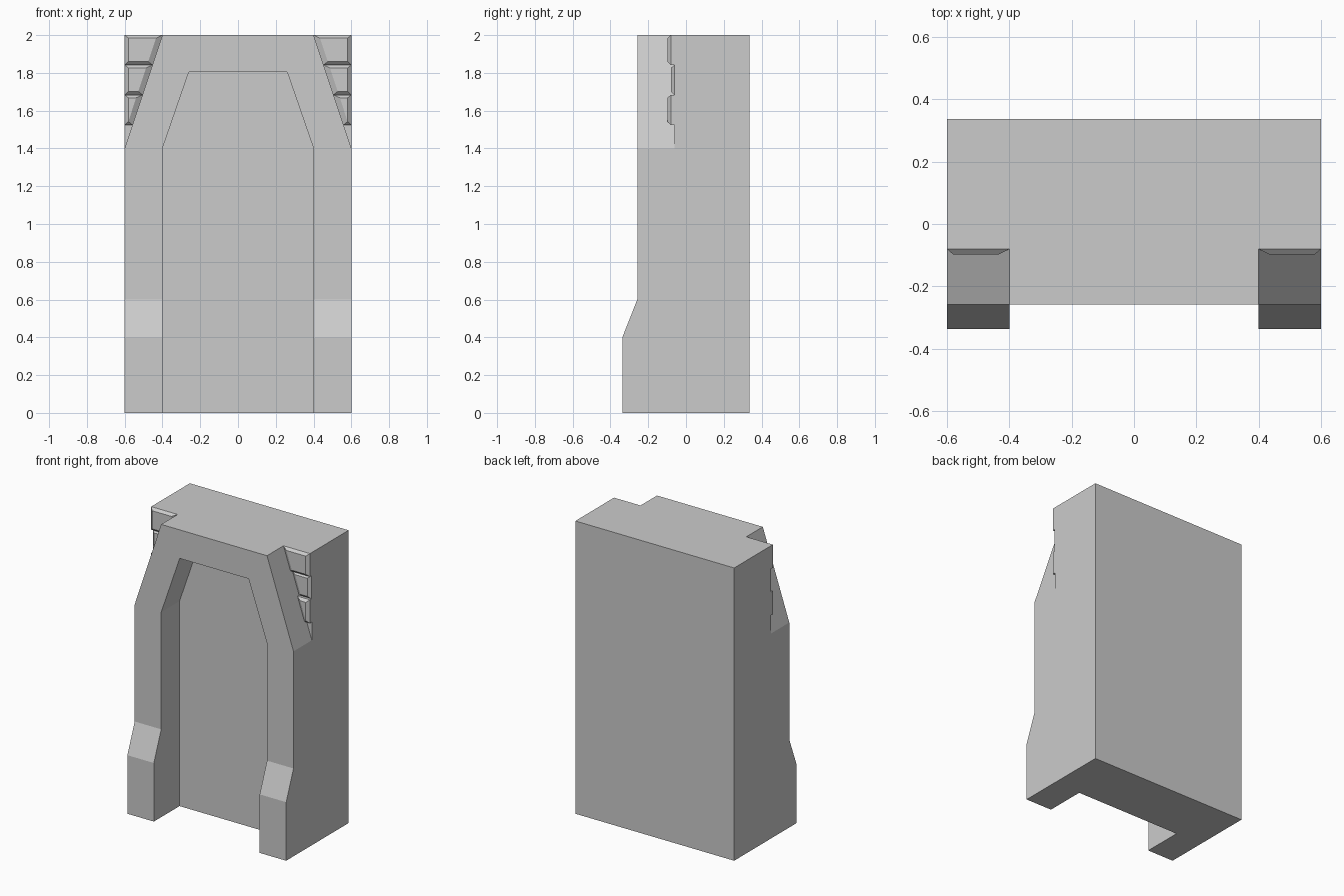
import bpy
import bmesh
from mathutils import Vector

cube = bpy.data.objects.get("Cube")
if cube:
    bpy.data.objects.remove(cube, do_unlink=True)

stone = bpy.data.materials.new("grey_stone")
stone.use_nodes = True
GREY = (0.6, 0.6, 0.6, 1)
stone.diffuse_color = GREY
stone.node_tree.nodes["Principled BSDF"].inputs["Base Color"].default_value = GREY

BACK, WALL, FRONT, FOOT = 0.337, -0.06, -0.258, -0.337
HALF, INNER, TOP, SHOULDER = 0.6, 0.4, 2.0, 1.4


def finish(name, bm):
    bmesh.ops.recalc_face_normals(bm, faces=bm.faces)
    mesh = bpy.data.meshes.new(name)
    bm.to_mesh(mesh)
    bm.free()
    mesh.materials.append(stone)
    obj = bpy.data.objects.new(name, mesh)
    bpy.context.collection.objects.link(obj)
    return obj


def loft(name, rings):
    """Join matching outlines in order and cap both ends."""
    bm = bmesh.new()
    loops = [[bm.verts.new(p) for p in ring] for ring in rings]
    for a, b in zip(loops, loops[1:]):
        for i in range(len(a)):
            j = (i + 1) % len(a)
            bm.faces.new((a[i], a[j], b[j], b[i]))
    bm.faces.new(loops[0])
    bm.faces.new(loops[-1])
    return finish(name, bm)


def at_depth(outline, y):
    return [Vector((x, y, z)) for x, z in outline]


# Main slab
slab = [(-HALF, 0), (HALF, 0), (HALF, TOP), (-HALF, TOP)]
loft("back_slab", [at_depth(slab, WALL), at_depth(slab, BACK)])

# Raised arch with sloping shoulders
half_arch = [(INNER, 0), (HALF, 0), (HALF, SHOULDER), (INNER, TOP)]
half_opening = [(0.26, 1.805), (INNER, SHOULDER)]
right_side = half_opening + half_arch
arch = right_side + [(-x, z) for x, z in reversed(right_side)]
loft("arch_frame", [at_depth(arch, FRONT), at_depth(arch, WALL)])


def slope_x(z):
    return INNER + (TOP - z) / (TOP - SHOULDER) * (HALF - INNER)


def brick(name, side, low, high, rim, face):
    """Bevelled brick whose inner side follows the shoulder slope."""
    def outline(z0, z1, inner, outer):
        pts = [(z0, slope_x(z0) + inner), (z0, HALF - outer),
               (z1, HALF - outer), (z1, slope_x(z1) + inner)]
        return [(side * min(x, HALF - outer), z) for z, x in pts]
    base = outline(low, high, 0, 0)
    flat = outline(low + 0.018, high - 0.016, 0.029, 0.02)
    loft(name, [at_depth(base, WALL + 0.01), at_depth(base, rim), at_depth(flat, face)])


for side, label in ((1, "left"), (-1, "right")):
    # Stepped foot
    foot = [(FRONT, 0), (FOOT, 0), (FOOT, 0.4), (FRONT, 0.6)]
    loft(label + "_foot", [[Vector((side * x, y, z)) for y, z in foot]
                           for x in (INNER, HALF)])
    # Corner bricks
    brick(label + "_top_brick", side, 1.842, TOP, -0.08, -0.098)
    brick(label + "_middle_brick", side, 1.684, 1.842, -0.062, -0.08)
    brick(label + "_bottom_brick", side, 1.524, 1.684, -0.08, -0.098)
